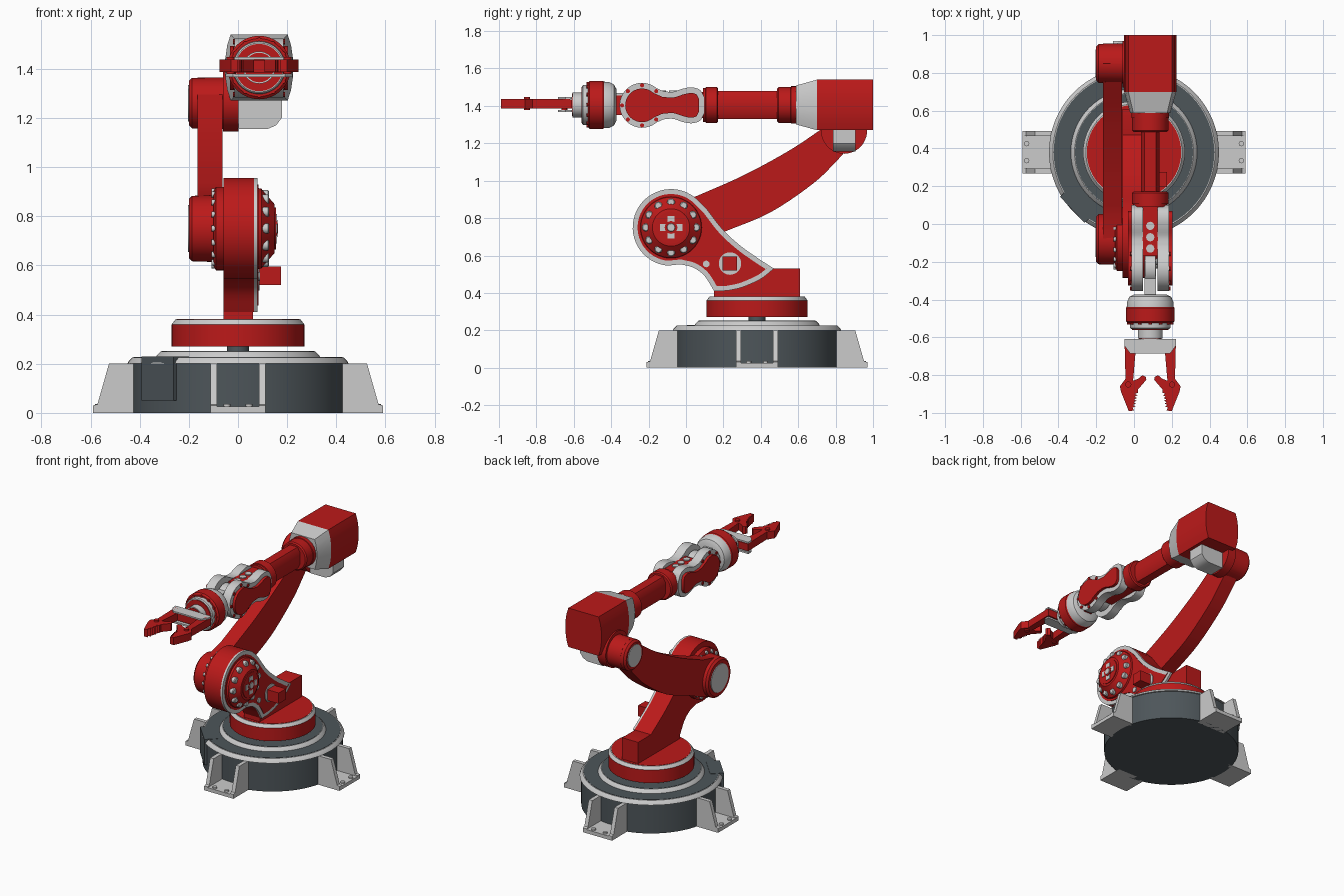
import bpy, bmesh
from math import sin, cos, pi, radians
from mathutils import Vector, Matrix

if "Cube" in bpy.data.objects:
    bpy.data.objects.remove(bpy.data.objects["Cube"])


def material(name, col):
    m = bpy.data.materials.new(name)
    m.diffuse_color = (*col, 1)
    m.use_nodes = True
    m.node_tree.nodes["Principled BSDF"].inputs["Base Color"].default_value = m.diffuse_color
    return m


RED = material("red_paint", (0.5, 0.01, 0.01))
DARK = material("dark_metal", (0.075, 0.092, 0.102))
GREY = None


def finish(name, bm, mat):
    bmesh.ops.recalc_face_normals(bm, faces=bm.faces)
    for f in bm.faces:
        f.smooth = True
    for e in bm.edges:
        e.smooth = e.calc_face_angle(0) < radians(32)
    me = bpy.data.meshes.new(name)
    bm.to_mesh(me)
    bm.free()
    ob = bpy.data.objects.new(name, me)
    bpy.context.collection.objects.link(ob)
    if mat:
        me.materials.append(mat)
    return ob


def place(axis, a, b, h):
    """2D point (a, b) in the plane across the axis, h along it."""
    return {"x": (h, a, b), "y": (a, h, b), "z": (a, b, h)}[axis]


def loft(name, rings, mat):
    bm = bmesh.new()
    vs = [[bm.verts.new(p) for p in ring] for ring in rings]
    n = len(vs[0])
    for A, B in zip(vs, vs[1:]):
        for i in range(n):
            j = (i + 1) % n
            bm.faces.new((A[i], A[j], B[j], B[i]))
    bm.faces.new(vs[0])
    bm.faces.new(vs[-1])
    return finish(name, bm, mat)


def lathe(name, axis, c, profile, mat, n=48):
    """profile: (radius, absolute height along axis)"""
    rings = [[place(axis, c[0] + r * cos(2 * pi * i / n), c[1] + r * sin(2 * pi * i / n), h)
              for i in range(n)] for r, h in profile]
    return loft(name, rings, mat)


def prism(name, axis, pts, lo, hi, mat, lo_scale=1, c=(0, 0)):
    low = [place(axis, c[0] + (a - c[0]) * lo_scale, c[1] + (b - c[1]) * lo_scale, lo) for a, b in pts]
    return loft(name, [low, [place(axis, a, b, hi) for a, b in pts]], mat)


def box(name, x, y, z, mat):
    return prism(name, "z", [(x[0], y[0]), (x[1], y[0]), (x[1], y[1]), (x[0], y[1])], *z, mat)


def arc(cx, cy, r, a0, a1, n):
    return [(cx + r * cos(radians(a0 + (a1 - a0) * i / n)),
             cy + r * sin(radians(a0 + (a1 - a0) * i / n))) for i in range(n + 1)]


def spline(pts, n=5):
    """open Catmull-Rom curve through points"""
    P = [Vector(p) for p in pts]
    P = [2 * P[0] - P[1]] + P + [2 * P[-1] - P[-2]]
    out = []
    for a, b, c, d in zip(P, P[1:], P[2:], P[3:]):
        for i in range(n):
            t = i / n
            out.append(tuple(0.5 * (2 * b + (c - a) * t + (2 * a - 5 * b + 4 * c - d) * t * t
                                    + (3 * b - a - 3 * c + d) * t ** 3)))
    return out + [tuple(P[-2])]


def inset(pts, d):
    """shrink an anticlockwise outline by d"""
    out, n = [], len(pts)
    for i in range(n):
        a, b, c = (Vector(pts[k % n]) for k in (i - 1, i, i + 1))
        u, v = (b - a).normalized(), (c - b).normalized()
        m = Vector((-u.y - v.y, u.x + v.x)).normalized()
        k = max(0.5, m.dot(Vector((-u.y, u.x))))
        out.append(tuple(b + m * d / k))
    return out


# --- round base ---
BC = (0, 0.38)
lathe("base_drum", "z", BC, [(0.44, 0), (0.44, 0.2)], DARK, 64)
lathe("base_rim", "z", BC, [(0.45, 0.2), (0.445, 0.21), (0.43, 0.225)], GREY, 64)
lathe("base_top", "z", BC, [(0.425, 0.22), (0.425, 0.227)], DARK, 64)
lathe("base_step", "z", BC, [(0.335, 0.226), (0.33, 0.235), (0.315, 0.25)], GREY, 64)
lathe("base_step_top", "z", BC, [(0.312, 0.245), (0.312, 0.252)], DARK, 64)
lathe("turntable_shaft", "z", BC, [(0.045, 0.25), (0.045, 0.28)], DARK, 24)
cable_box = box("base_connection_box", (0.36, 0.447), (-0.095, 0.095), (0.05, 0.229), DARK)
cable_box.matrix_world = Matrix.Translation((0, 0.38, 0)) @ Matrix.Rotation(radians(223), 4, "Z")

# --- four feet, each with two gussets, a plate and bolts ---
gusset = [(0.42, 0), (0.59, 0), (0.59, 0.03), (0.572, 0.035), (0.525, 0.2), (0.42, 0.2)]
for k in range(4):
    parts = [box("foot_plate", (0.4, 0.59), (-0.11, 0.11), (0, 0.025), GREY)]
    for s in (-1, 1):
        lo, hi = sorted((s * 0.085, s * 0.112))
        parts.append(prism("foot_gusset", "y", gusset, lo, hi, GREY))
        parts.append(lathe("foot_bolt", "z", (0.568, s * 0.045), [(0.014, 0.02), (0.014, 0.036)], GREY, 12))
    for p in parts:
        p.matrix_world = Matrix.Translation((0, 0.38, 0)) @ Matrix.Rotation(k * pi / 2, 4, "Z")

# --- turntable ---
lathe("turntable", "z", BC, [(0.27, 0.27), (0.27, 0.36)], RED, 64)
lathe("turntable_rim", "z", BC, [(0.27, 0.36), (0.255, 0.38)], GREY, 64)
lathe("turntable_top", "z", BC, [(0.25, 0.375), (0.25, 0.382)], RED, 64)
prism("shoulder_pedestal", "x", [(0.15, 0.38), (0.61, 0.38), (0.61, 0.53), (0.4, 0.53), (0.15, 0.42)],
      -0.06, 0.062, RED)

# --- shoulder bracket ---
SC = (-0.08, 0.75)
shoulder = (arc(*SC, 0.205, 45, 265, 32)
            + spline([(-0.03, 0.553), (0.04, 0.535), (0.1, 0.49), (0.15, 0.41)])
            + spline([(0.22, 0.412), (0.3, 0.43), (0.4, 0.475), (0.47, 0.53)])
            + spline([(0.4, 0.575), (0.3, 0.645), (0.2, 0.735), (0.11, 0.85)]))
prism("shoulder_body", "x", shoulder, -0.06, 0.066, RED)
prism("shoulder_edge_trim", "x", shoulder, 0.066, 0.079, GREY)
prism("shoulder_side_panel", "x", inset(shoulder, 0.026), 0.07, 0.083, RED)
lathe("shoulder_hub", "x", SC, [(0.165, 0.08), (0.162, 0.095), (0.15, 0.105), (0.1, 0.148), (0.07, 0.151)], RED)
lathe("shoulder_hub_plate", "x", SC, [(0.085, 0.14), (0.085, 0.154)], RED)
for a in range(12):
    t = radians(30 * a)
    lathe("hub_bolt", "x", (SC[0] + 0.135 * cos(t), SC[1] + 0.135 * sin(t)),
          [(0.021, 0.09), (0.021, 0.122), (0.016, 0.127)], GREY, 16)
box("hub_cross_horizontal", (0.15, 0.158), (-0.14, -0.02), (0.732, 0.768), GREY)
box("hub_cross_vertical", (0.15, 0.158), (-0.098, -0.062), (0.69, 0.81), GREY)
lathe("hub_cap_ring", "x", SC, [(0.034, 0.15), (0.034, 0.16)], RED, 24)
lathe("hub_cap", "x", SC, [(0.024, 0.155), (0.02, 0.163)], GREY, 24)
lathe("socket_ring", "x", (0.235, 0.557), [(0.06, 0.08), (0.06, 0.088)], GREY, 32)
box("socket_plug", (0.08, 0.175), (0.196, 0.274), (0.52, 0.595), RED)
lathe("side_stud", "x", (0.108, 0.555), [(0.018, 0.08), (0.018, 0.09)], GREY, 16)

# --- shoulder gear joint on the left ---
lathe("joint_gear", "x", SC, [(0.15, -0.1), (0.17, -0.09), (0.17, -0.055)], RED)
for a in range(16):
    t = 2 * pi * a / 16
    lathe("gear_stud", "x", (SC[0] + 0.15 * cos(t), SC[1] + 0.15 * sin(t)),
          [(0.012, -0.108), (0.012, -0.09)], GREY, 12)
lathe("arm_lower_joint", "x", SC, [(0.12, -0.2), (0.133, -0.187), (0.136, -0.1)], RED)
lathe("arm_lower_cap", "x", SC, [(0.095, -0.204), (0.098, -0.19)], GREY)

# --- curved upper arm ---
EC = (0.85, 1.26)
arm = (arc(*SC, 0.133, 90, 280, 20)
       + spline([(0.08, 0.67), (0.2, 0.725), (0.45, 0.83), (0.68, 0.985), (0.8, 1.1), (0.85, 1.155)])
       + arc(*EC, 0.105, -60, 90, 14)
       + spline([(0.78, 1.315), (0.73, 1.28), (0.55, 1.16), (0.3, 1.025), (0.05, 0.915)]))
prism("upper_arm", "x", arm, -0.165, -0.063, RED)
lathe("elbow_joint", "x", EC, [(0.09, -0.2), (0.103, -0.187), (0.105, -0.055)], RED)
lathe("elbow_joint_cap", "x", EC, [(0.074, -0.204), (0.076, -0.19)], GREY)
lathe("elbow_flange", "x", (0.845, 1.267), [(0.123, -0.062), (0.123, 0.002)], RED)
prism("elbow_bracket", "y", [(0, 1.29), (0, 1.155), (0.12, 1.155), (0.155, 1.17), (0.178, 1.2), (0.18, 1.29)],
      0.785, 0.905, GREY)

# --- elbow housing ---
FC = (0.086, 1.405)
side = [(0.116, -0.135), (0.13, -0.09), (0.138, -0.035), (0.138, 0.035), (0.13, 0.09), (0.116, 0.135)]
section = [(FC[0] + a, FC[1] + b) for a, b in side] + [(FC[0] - a, FC[1] - b) for a, b in side]
prism("elbow_housing", "y", section, 0.7, 1.0, RED)
prism("elbow_taper", "y", section, 0.588, 0.7, GREY, 0.77, FC)

# --- forearm ---
lathe("forearm_rear_collar", "y", FC, [(0.088, 0.487), (0.096, 0.495), (0.096, 0.56), (0.1, 0.562), (0.1, 0.6)], RED)
lathe("forearm_front_collar", "y", FC, [(0.09, 0.09), (0.09, 0.105), (0.096, 0.106), (0.096, 0.165), (0.088, 0.172)], RED)
oct_ = [(0.048, -0.04), (0.048, 0.04), (0.03, 0.074), (-0.03, 0.074)]
prism("forearm_shaft", "y", [(FC[0] + s * a, FC[1] + s * b) for s in (1, -1) for a, b in oct_], 0.16, 0.5, RED)

# --- wrist fork: grey plates with red side panels ---
WC = (-0.235, 1.403)
lobe = arc(WC[0], 0, 0.12, 180, 50, 16) + spline(
    [(-0.12, 0.075), (-0.07, 0.072), (-0.02, 0.088), (0.03, 0.096), (0.075, 0.082), (0.1, 0.04)], 4)
fork = [(a, WC[1] - b) for a, b in lobe] + [(a, WC[1] + b) for a, b in reversed(lobe[1:])]
for s in (-1, 1):
    span = lambda a, b: sorted((FC[0] + s * a, FC[0] + s * b))
    prism("wrist_fork_plate", "x", fork, *span(0.038, 0.1), GREY)
    prism("wrist_fork_panel", "x", inset(fork, 0.03), *span(0.095, 0.118), RED)
    for a in range(45, 346, 45):
        t = radians(a)
        lathe("fork_stud", "x", (WC[0] + 0.107 * cos(t), WC[1] + 0.107 * sin(t)), [(0.011, h) for h in span(0.095, 0.106)], RED, 10)
box("wrist_fork_core", (0.045, 0.127), (-0.17, 0.09), (1.335, 1.475), RED)
for y in (-0.13, -0.07, -0.01):
    lathe("core_bolt", "z", (FC[0], y), [(0.022, 1.47), (0.022, 1.481)], GREY, 16)

# --- wrist link and rotating head ---
lathe("wrist_pivot", "x", WC, [(0.085, 0.057), (0.085, 0.115)], GREY, 32)
box("wrist_link", (0.058, 0.114), (-0.39, -0.2), (1.35, 1.46), RED)
box("wrist_link_cover", (0.056, 0.116), (-0.38, -0.19), (1.455, 1.468), GREY)
lathe("head_rear", "y", FC, [(0.125, -0.445), (0.122, -0.41), (0.11, -0.385), (0.085, -0.372)], GREY)
lathe("head_ring", "y", FC, [(0.118, -0.525), (0.129, -0.515), (0.129, -0.445), (0.122, -0.435)], RED)
lathe("head_front", "y", FC, [(0.1, -0.556), (0.106, -0.55), (0.108, -0.52)], GREY)
lathe("head_front_face", "y", FC, [(0.096, -0.56), (0.096, -0.55)], RED)
lathe("gripper_mount", "y", FC, [(0.066, -0.606), (0.066, -0.555)], GREY, 32)
lathe("gripper_mount_face", "y", FC, [(0.06, -0.61), (0.06, -0.6)], RED, 32)
for a in range(12):
    t = radians(30 * a)
    lathe("head_bolt", "y", (FC[0] + 0.112 * cos(t), FC[1] + 0.112 * sin(t)), [(0.01, -0.531), (0.01, -0.515)], RED, 10)

# --- gripper ---
palm = [(-0.05, -0.61), (-0.05, -0.645), (-0.02, -0.685), (0.192, -0.685), (0.222, -0.645), (0.222, -0.61)]
prism("palm_core", "z", palm[:1] + [(-0.045, -0.64), (-0.018, -0.675), (0.19, -0.675), (0.217, -0.64)] + palm[-1:],
      1.385, 1.435, RED)
prism("palm_lower_plate", "z", palm, 1.366, 1.378, GREY)
prism("palm_upper_plate", "z", palm, 1.438, 1.448, GREY)
teeth = []
for i in range(6):
    x, y = 0.004 + 0.0028 * i, -0.972 + 0.0145 * i
    teeth += [(x - 0.012, y), (x + 0.004, y + 0.007)]
finger = ([(-0.05, -0.62), (-0.045, -0.82), (-0.075, -0.86), (-0.068, -0.89), (-0.028, -0.99), (0.0, -0.988)] + teeth
          + [(0.022, -0.875), (0.065, -0.825), (0.062, -0.81), (0.045, -0.8), (0.025, -0.818), (-0.005, -0.83),
             (0.008, -0.68), (0.0, -0.62)])
for s, tag in ((1, "left"), (-1, "right")):
    fx = lambda x: FC[0] + s * (x - FC[0])
    prism(tag + "_finger", "z", [(fx(a), b) for a, b in finger], 1.386, 1.438, RED)
    for p in ((-0.025, -0.65), (-0.03, -0.85)):
        lathe(tag + "_finger_pin", "z", (fx(p[0]), p[1]), [(0.016, 1.378), (0.016, 1.448)], RED, 16)
